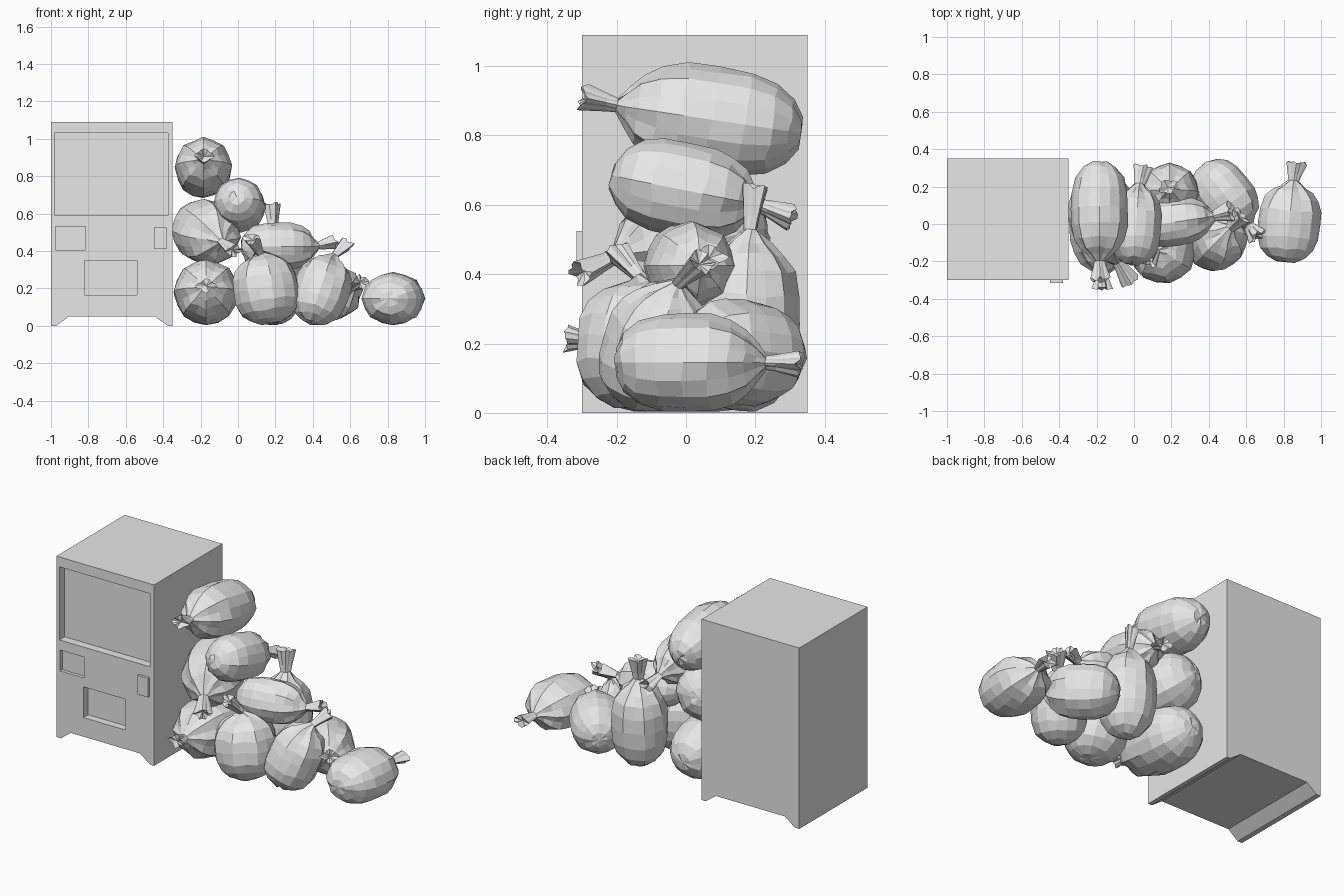
import bpy, bmesh, math, random
from mathutils import Vector

if "Cube" in bpy.data.objects:
    bpy.data.objects.remove(bpy.data.objects["Cube"])

random.seed(4)
gray = bpy.data.materials.new("plain_gray")
gray.diffuse_color = (0.8, 0.8, 0.8, 1)
gray.use_nodes = True
gray.node_tree.nodes["Principled BSDF"].inputs["Base Color"].default_value = gray.diffuse_color


def finish(name, bm):
    bmesh.ops.recalc_face_normals(bm, faces=bm.faces)
    mesh = bpy.data.meshes.new(name)
    bm.to_mesh(mesh)
    bm.free()
    mesh.materials.append(gray)
    ob = bpy.data.objects.new(name, mesh)
    bpy.context.collection.objects.link(ob)
    return ob


def prism(name, outline, y0, y1):
    """Extrude an (x, z) outline along y."""
    bm = bmesh.new()
    face = bm.faces.new([bm.verts.new((x, y0, z)) for x, z in outline])
    new = bmesh.ops.extrude_face_region(bm, geom=[face])["geom"]
    moved = [g for g in new if isinstance(g, bmesh.types.BMVert)]
    bmesh.ops.translate(bm, verts=moved, vec=(0, y1 - y0, 0))
    return finish(name, bm)


def rect(x0, x1, z0, z1):
    return [(x0, z0), (x1, z0), (x1, z1), (x0, z1)]


# Machine cabinet with two runner feet
cabinet = prism("machine_cabinet",
                [(-1, 0), (-0.97, 0), (-0.905, 0.05), (-0.445, 0.05), (-0.375, 0),
                 (-0.35, 0), (-0.35, 1.09), (-1, 1.09)], -0.3, 0.35)

# Recesses in the front: display window, note panel, delivery hatch
for name, box, depth in [("window", rect(-0.98, -0.375, 0.59, 1.03), 0.05),
                         ("panel", rect(-0.975, -0.815, 0.405, 0.53), 0.02),
                         ("hatch", rect(-0.82, -0.54, 0.165, 0.35), 0.045)]:
    cutter = prism(name + "_cutter", box, -0.4, -0.3 + depth)
    cutter.hide_render = True
    cutter.display_type = 'WIRE'
    mod = cabinet.modifiers.new(name, 'BOOLEAN')
    mod.operation = 'DIFFERENCE'
    mod.solver = 'EXACT'
    mod.object = cutter

# Raised coin plate
prism("coin_plate", rect(-0.45, -0.38, 0.41, 0.525), -0.315, -0.29)

# Body profile: position along the axis, radius, pleat depth
PROFILE = [(-0.98, 0.3, 0.02), (-0.87, 0.6, 0.02), (-0.66, 0.85, 0.02),
           (-0.36, 0.98, 0.01), (0.0, 1.0, 0.01), (0.34, 0.97, 0.03),
           (0.62, 0.84, 0.05), (0.82, 0.62, 0.08), (0.95, 0.36, 0.12)]
SIDES = 16


def bag(name, center, axis, half, radius, tip, squash=1.0):
    """Plump tied sack; the axis points to the knot and the neck ends at tip."""
    center, axis, tip = Vector(center), Vector(axis).normalized(), Vector(tip)
    turn = axis.to_track_quat('Z', 'Y')
    bm = bmesh.new()

    def place(p):
        p.z *= squash
        p += center
        p.z = max(p.z, 0.004)
        return bm.verts.new(p)

    rings = []
    # Full body with loosely gathered pleats toward the knot
    for t, r, pleat in PROFILE:
        ring = []
        for i in range(SIDES):
            a = math.tau * i / SIDES
            rr = radius * r * (1 + pleat * (-1) ** i + random.uniform(-0.018, 0.018))
            z = half * t + random.uniform(-0.006, 0.006)
            ring.append(place(turn @ Vector((rr * math.cos(a), rr * math.sin(a), z))))
        rings.append(ring)

    # Pinched neck and flared crumpled end
    root = center + axis * half
    root.z = center.z + (axis * half).z * squash
    way = tip - root
    bend = way.to_track_quat('Z', 'Y')
    for s, r, pleat in [(0.15, 0.026, 0.1), (0.4, 0.03, 0.2), (0.97, 0.047, 0.2)]:
        ring = []
        for i in range(SIDES):
            a = math.tau * i / SIDES
            rr = r * (1 + pleat * math.cos(4 * a) + random.uniform(-0.06, 0.06))
            z = way.length * s + (random.uniform(-0.012, 0.012) if s > 0.9 else 0)
            p = root + bend @ Vector((rr * math.cos(a), 0.72 * rr * math.sin(a), z))
            ring.append(bm.verts.new(p))
        # Line the neck ring up with the body ring
        prev = rings[-1]
        k = min(range(SIDES), key=lambda n: sum(
            (ring[(j + n) % SIDES].co - prev[j].co).length for j in range(SIDES)))
        rings.append(ring[k:] + ring[:k])

    for lo, hi in zip(rings, rings[1:]):
        for i in range(SIDES):
            j = (i + 1) % SIDES
            bm.faces.new((lo[i], lo[j], hi[j], hi[i]))
    base = place(turn @ Vector((0, 0, -half)))
    end = bm.verts.new(root + way * 0.85)
    for i in range(SIDES):
        j = (i + 1) % SIDES
        bm.faces.new((base, rings[0][j], rings[0][i]))
        bm.faces.new((end, rings[-1][i], rings[-1][j]))
    return finish(name, bm)


# Heap of sacks leaning against the cabinet
bag("bag_top", (-0.185, 0.075, 0.845), (0, -1, 0.15), 0.26, 0.152, (-0.18, -0.3, 0.91))
bag("bag_upper", (0.01, -0.01, 0.645), (0.08, 1, -0.2), 0.21, 0.135, (0.05, 0.31, 0.56))
bag("bag_middle_left", (-0.17, 0.02, 0.5), (0.35, -1, -0.2), 0.22, 0.17, (-0.02, -0.31, 0.4))
bag("bag_middle_right", (0.215, 0.01, 0.425), (1, 0.15, 0), 0.2, 0.125, (0.52, 0.07, 0.45))
bag("bag_base_left", (-0.17, 0.01, 0.178), (0, -1, 0.1), 0.27, 0.172, (-0.17, -0.35, 0.215))
bag("bag_base_front", (0.15, -0.14, 0.195), (-0.15, 0.1, 1), 0.185, 0.175, (0.07, -0.2, 0.47))
bag("bag_back_upright", (0.19, 0.17, 0.255), (0, 0.05, 1), 0.25, 0.155, (0.18, 0.2, 0.66))
bag("bag_base_tilted", (0.445, -0.09, 0.19), (0.3, 0.3, 0.9), 0.19, 0.15, (0.58, 0.05, 0.44))
bag("bag_base_back", (0.485, 0.155, 0.175), (0.6, -0.75, 0.1), 0.2, 0.15, (0.66, -0.07, 0.24))
bag("bag_far_right", (0.83, 0.005, 0.145), (0.1, 1, 0), 0.21, 0.165, (0.87, 0.335, 0.14), 0.85)
